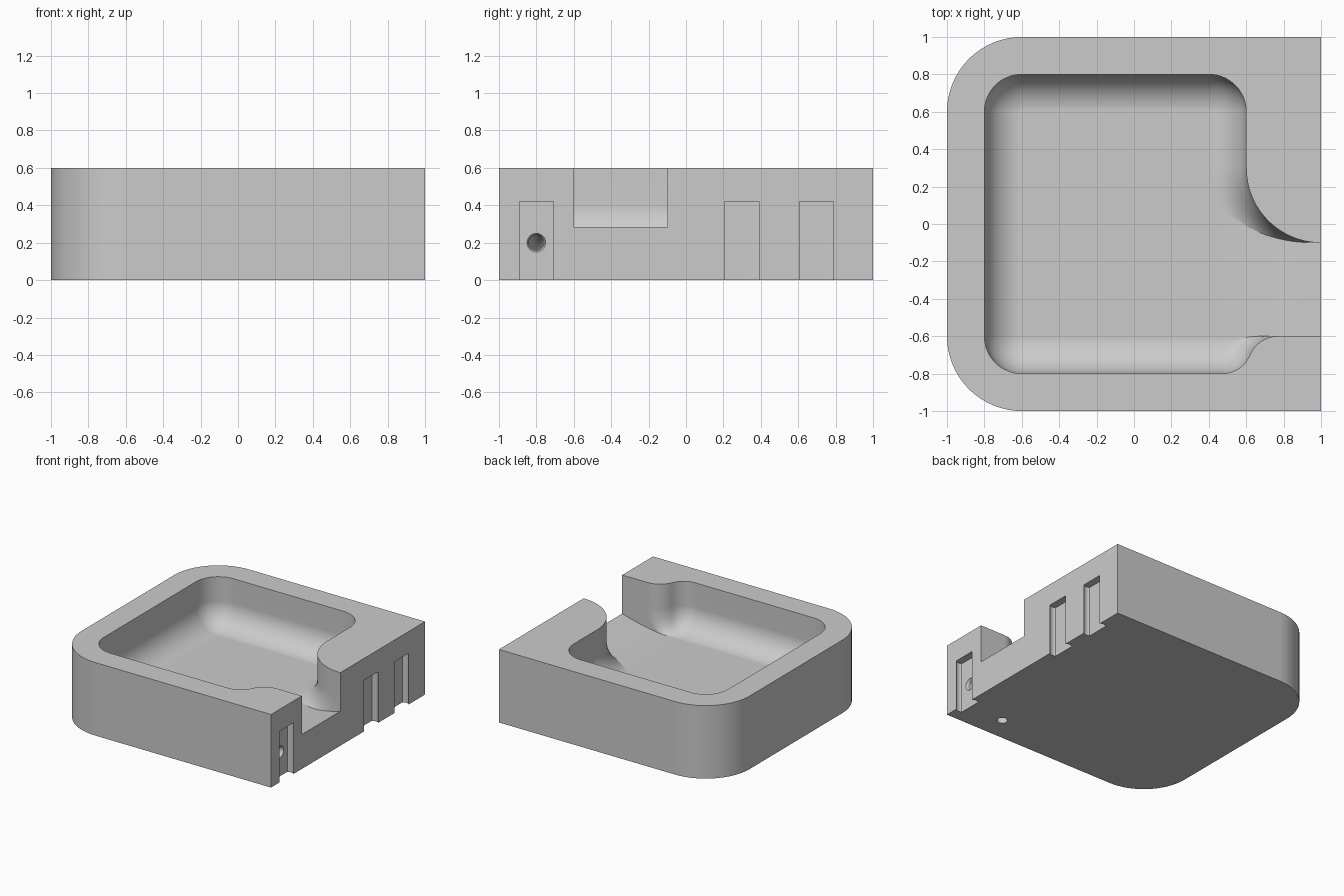
import bpy, bmesh
from math import sin, cos, pi, radians, degrees, sqrt, asin

cube = bpy.data.objects.get("Cube")
if cube:
    bpy.data.objects.remove(cube, do_unlink=True)

grey = bpy.data.materials.new("matte_grey")
grey.use_nodes = True
colour = (0.6, 0.6, 0.6, 1)
grey.diffuse_color = colour
grey.node_tree.nodes["Principled BSDF"].inputs["Base Color"].default_value = colour


def loft(name, rings):
    """Closed solid through a list of equally long point rings."""
    bm = bmesh.new()
    loops = [[bm.verts.new(p) for p in ring] for ring in rings]
    for a, b in zip(loops, loops[1:]):
        for i in range(len(a)):
            j = (i + 1) % len(a)
            bm.faces.new((a[i], a[j], b[j], b[i]))
    bm.faces.new(loops[0][::-1])
    bm.faces.new(loops[-1])
    bmesh.ops.recalc_face_normals(bm, faces=bm.faces)
    mesh = bpy.data.meshes.new(name)
    bm.to_mesh(mesh)
    bm.free()
    mesh.materials.append(grey)
    obj = bpy.data.objects.new(name, mesh)
    bpy.context.collection.objects.link(obj)
    return obj


def arc(cx, cy, r, start, end, steps=16):
    angles = [radians(start + (end - start) * k / steps) for k in range(steps + 1)]
    return [(cx + r * cos(a), cy + r * sin(a)) for a in angles]


def prism(name, outline, low, high):
    return loft(name, [[(x, y, z) for x, y in outline] for z in (low, high)])


def cut(target, cutter):
    cutter.hide_render = True
    mod = target.modifiers.new(cutter.name, "BOOLEAN")
    mod.operation = "DIFFERENCE"
    mod.solver = "EXACT"
    mod.object = cutter
    bpy.context.view_layer.objects.active = target
    bpy.ops.object.modifier_apply(modifier=mod.name)
    bpy.data.objects.remove(cutter, do_unlink=True)


# Outer block, rounded on one side only
outline = [(1, -1), (1, 1)] + arc(-0.6, 0.6, 0.4, 90, 180) + arc(-0.6, -0.6, 0.4, 180, 270)
tray = prism("tray_body", outline, 0, 0.6)

floor, fillet = 0.2, 0.2


# Basin outline with its open spout, shrunk by the inset of the floor fillet
def basin_outline(inset):
    r = fillet - inset
    pts = [(1.2, -0.1)] + arc(1 - inset, 0.3, 0.4, 270, 180, 24)
    for cx, cy, start in ((0.4, 0.6, 0), (-0.6, 0.6, 90), (-0.6, -0.6, 180)):
        pts += arc(cx, cy, r, start, start + 90)
    # Double bend from the basin wall into the spout wall
    bend = 0.1625
    half = sqrt(bend * r - r * r / 4)
    turn = degrees(asin(half / bend))
    middle = 0.62 - 0.4 * inset
    pts += arc(middle - half, -0.8 + inset + bend, bend, -90, turn - 90, 10)
    pts += arc(middle + half, -0.6 - bend, bend, 90 + turn, 90, 10)[1:]
    return pts + [(1.2, -0.6)]


rings = []
for k in range(15):
    a = radians(3 + 87 * k / 14)
    z = floor + fillet * (1 - cos(a))
    rings.append([(x, y, z) for x, y in basin_outline(fillet * (1 - sin(a)))])
rings.append([(x, y, 0.7) for x, y in basin_outline(0)])
basin = loft("basin_cutter", rings)

# Spout floor rises in a gentle curve towards the open side
ramp = [(1.25, 0.1), (0.45, 0.1)]
for k in range(17):
    x = 0.45 + 0.8 * k / 16
    ramp.append((x, floor + 0.083 * ((x - 0.45) / 0.55) ** 2))
cut(basin, loft("ramp_cutter", [[(x, y, z) for x, z in ramp] for y in (-0.9, 0.9)]))
cut(tray, basin)

# Three shallow slots with rounded undercut sides, open at the bottom
for centre in (-0.8, 0.299, 0.697):
    half = [(1.1, 0.091)]
    for k in range(9):
        a = pi * k / 8
        half.append((0.97 + 0.03 * cos(a), 0.091 + 0.013 * sin(a)))
    profile = half + [(x, -y) for x, y in reversed(half)]
    cut(tray, prism("slot_cutter", [(x, centre + y) for x, y in profile], -0.1, 0.42))

# Round channel, flared at its mouth, bending from the slot down through the underside
bend = 0.2
path = [(1.05, bend, 90, 0.05), (0.94, bend, 90, 0.05), (0.925, bend, 90, 0.041)]
for angle in range(90, 181, 9):
    a = radians(angle)
    path.append((0.825 + bend * cos(a), bend * sin(a), angle, 0.041))
path.append((0.625, -0.1, 180, 0.041))
rings = []
for px, pz, angle, radius in path:
    a = radians(angle)
    ring = arc(0, 0, radius, 0, 345, 23)
    rings.append([(px + u * cos(a), -0.8 + v, pz + u * sin(a)) for u, v in ring])
cut(tray, loft("channel_cutter", rings))

# Smooth curved walls, crisp edges, even shading on the large flat faces
bpy.ops.object.select_all(action="DESELECT")
tray.select_set(True)
bpy.context.view_layer.objects.active = tray
bpy.ops.object.shade_smooth_by_angle(angle=radians(30))
weighted = tray.modifiers.new("even_shading", "WEIGHTED_NORMAL")
weighted.keep_sharp = True
